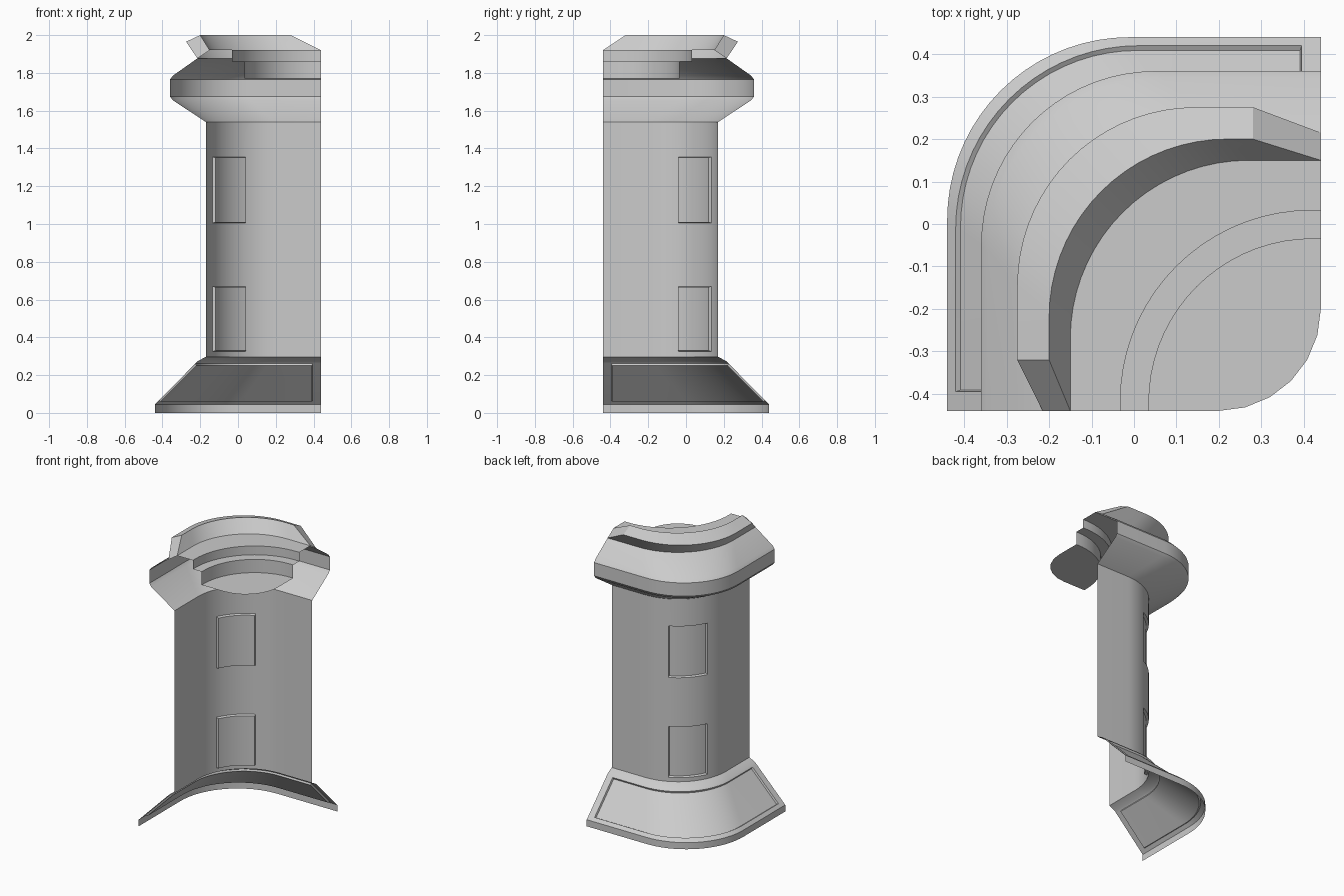
import bpy, bmesh
from math import sin, cos, pi

cube = bpy.data.objects.get("Cube")
if cube:
    bpy.data.objects.remove(cube, do_unlink=True)

END = 0.44      # where both arms of the corner stop
SEGS = 18       # steps around the rounded corner


def corner_path(d, z, r, end_a=END, end_b=END):
    """Two straight arms joined by a rounded corner, at distance d outward."""
    r = min(r, d + 0.42)
    c = d - r
    gap_a, gap_b = (min(0.045, (e + c) / 2) for e in (end_a, end_b))
    pts = [(-d, -end_a, z), (-d, gap_a - end_a, z)]
    for i in range(SEGS + 1):
        t = pi / 2 * i / SEGS
        pts.append((-c - r * cos(t), c + r * sin(t), z))
    return pts + [(end_b - gap_b, d, z), (end_b, d, z)]


def sheet(profile):
    """Sweep a profile of (d, z, radius, ends...) around the corner."""
    bm = bmesh.new()
    rows = [[bm.verts.new(p) for p in corner_path(*row)] for row in profile]
    faces = {}
    for j, (low, high) in enumerate(zip(rows, rows[1:])):
        for i in range(len(low) - 1):
            faces[i, j] = bm.faces.new((low[i], high[i], high[i + 1], low[i + 1]))
    bm.normal_update()
    return bm, rows, faces


def recess(bm, faces, columns, row, depth):
    bmesh.ops.inset_region(bm, faces=[faces[i, row] for i in columns],
                           thickness=0.004, depth=-depth, use_even_offset=True)
    bm.normal_update()


def finish(name, bm):
    mesh = bpy.data.meshes.new(name)
    bm.to_mesh(mesh)
    bm.free()
    obj = bpy.data.objects.new(name, mesh)
    bpy.context.collection.objects.link(obj)
    bpy.ops.object.select_all(action='DESELECT')
    obj.select_set(True)
    bpy.context.view_layer.objects.active = obj
    bpy.ops.object.shade_smooth_by_angle(angle=0.55)


# Sloping skirt with one long sunken panel
bm, rows, faces = sheet([(0.44, 0, 0.43), (0.44, 0.045, 0.43), (0.42, 0.065, 0.43),
                         (0.225, 0.262, 0.38), (0.215, 0.273, 0.37), (0.17, 0.297, 0.36)])
recess(bm, faces, range(1, SEGS + 3), 2, 0.012)
finish("base_skirt", bm)

# Wall with two sunken panels on the corner
bm, rows, faces = sheet([(0.17, z, 0.36) for z in (0.297, 0.325, 0.67, 1.005, 1.355, 1.54)])
for row in (1, 3):
    recess(bm, faces, range(7, 15), row, 0.018)
finish("wall", bm)

# Flared crown, leaning parapet, walkway and two steps down
bm, rows, faces = sheet([
    (0.17, 1.54, 0.36), (0.345, 1.655, 0.41), (0.36, 1.675, 0.41), (0.36, 1.765, 0.41),
    (0.345, 1.785, 0.41), (0.215, 1.877, 0.42),
    (0.275, 1.965, 0.42, 0.32, 0.28), (0.2, 2.0, 0.42, 0.32, 0.28),
    (0.15, 1.92, 0.42), (0.032, 1.92, 0.45), (0.032, 1.86, 0.45),
    (-0.035, 1.86, 0.45), (-0.035, 1.77, 0.45)])

# Slanted parapet ends
bm.faces.new([rows[j][0] for j in (8, 7, 6, 5)])
bm.faces.new([rows[j][-1] for j in (5, 6, 7, 8)])

# Floor with a rounded inner corner
rim = []
for i in range(7):
    t = pi / 2 * i / 6
    rim.append(bm.verts.new((0.2 + 0.24 * cos(t), -0.2 - 0.24 * sin(t), 1.77)))
floor = bm.faces.new(list(reversed(rows[-1] + rim)))
bmesh.ops.triangulate(bm, faces=[floor])
finish("crown", bm)
